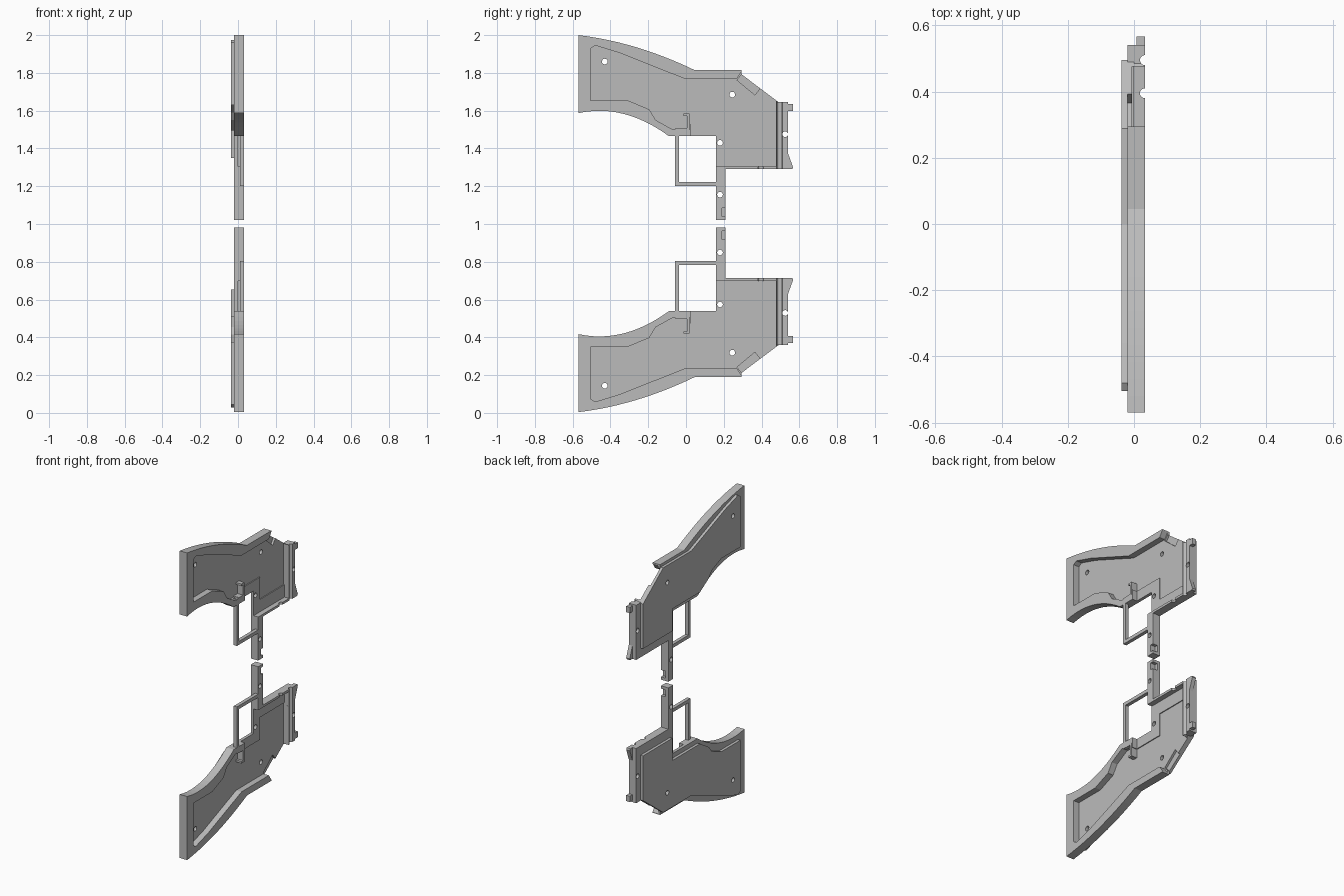
import bpy, bmesh, math
from mathutils import Matrix

old = bpy.data.objects.get("Cube")
if old:
    bpy.data.objects.remove(old, do_unlink=True)

grey = bpy.data.materials.new("plain_grey")
grey.use_nodes = True
grey.diffuse_color = (0.5, 0.5, 0.5, 1)
grey.node_tree.nodes["Principled BSDF"].inputs["Base Color"].default_value = (0.5, 0.5, 0.5, 1)

FACE = 0.033      # open side of the shell
BACK = -0.02      # outer side of the rim
PLATE = -0.038    # outer side of the raised panel
FLOOR = -0.006    # inside floor
MIRROR = 2.004    # sum of heights of matching points on both halves


def prism(name, points, x0, x1):
    """Extrude a (y, z) profile from x0 to x1."""
    bm = bmesh.new()
    base = bm.faces.new([bm.verts.new((x0, y, z)) for y, z in points])
    grown = bmesh.ops.extrude_face_region(bm, geom=[base])["geom"]
    verts = [v for v in grown if isinstance(v, bmesh.types.BMVert)]
    bmesh.ops.translate(bm, verts=verts, vec=(x1 - x0, 0, 0))
    bmesh.ops.recalc_face_normals(bm, faces=bm.faces)
    mesh = bpy.data.meshes.new(name)
    bm.to_mesh(mesh)
    bm.free()
    mesh.materials.append(grey)
    obj = bpy.data.objects.new(name, mesh)
    bpy.context.collection.objects.link(obj)
    return obj


def rect(y0, z0, y1, z1):
    return [(y0, z0), (y1, z0), (y1, z1), (y0, z1)]


def circle(y, z, r, n=20):
    return [(y + r * math.cos(i * math.tau / n), z + r * math.sin(i * math.tau / n)) for i in range(n)]


def arc(a, b, bulge, n=12):
    """Shallow curve from a to b, pushed up by bulge at the middle."""
    return [(a[0] + (b[0] - a[0]) * t, a[1] + (b[1] - a[1]) * t + 4 * bulge * t * (1 - t))
            for t in (i / n for i in range(n + 1))]


def groove(name, y, z0, z1, r):
    """Upright round cutter on the open side."""
    bm = bmesh.new()
    bmesh.ops.create_cone(bm, cap_ends=True, segments=20, radius1=r, radius2=r, depth=z1 - z0,
                          matrix=Matrix.Translation((FACE, y, (z0 + z1) / 2)))
    mesh = bpy.data.meshes.new(name)
    bm.to_mesh(mesh)
    bm.free()
    mesh.materials.append(grey)
    obj = bpy.data.objects.new(name, mesh)
    bpy.context.collection.objects.link(obj)
    return obj


def combine(target, others, operation):
    """Apply a boolean with each helper and remove the helper."""
    for other in others:
        other.hide_render = True
        mod = target.modifiers.new("cut", "BOOLEAN")
        mod.operation, mod.solver, mod.object = operation, "EXACT", other
        graph = bpy.context.evaluated_depsgraph_get()
        mesh = bpy.data.meshes.new_from_object(target.evaluated_get(graph))
        target.modifiers.clear()
        target.data = mesh
        bpy.data.objects.remove(other, do_unlink=True)


# Shell outline with curved upper and lower edges
outline = arc((-0.57, 2.0), (0.045, 1.815), 0.028)
outline += [(0.295, 1.815), (0.295, 1.79), (0.485, 1.645), (0.54, 1.645), (0.54, 1.29), (0.21, 1.29),
            (0.21, 1.022), (0.16, 1.022), (0.16, 1.465)]
outline += arc((-0.09, 1.465), (-0.57, 1.587), 0.057)
shell = prism("upper_shell", outline, BACK, FACE)

# Raised outer panel
panel = prism("panel", [(-0.505, 1.96), (-0.48, 1.975), (-0.36, 1.938), (0.0, 1.797), (0.288, 1.797),
                        (0.495, 1.641), (0.495, 1.35), (0.195, 1.35), (0.195, 1.495), (-0.09, 1.495),
                        (-0.18, 1.55), (-0.21, 1.59), (-0.31, 1.63), (-0.505, 1.63)], PLATE, 0)
combine(shell, [panel], "UNION")

# Inside hollow, lower step, edge pocket, strip notch, grooves and screw holes
hollow = prism("hollow", [(-0.505, 1.93), (-0.48, 1.945), (-0.35, 1.905), (-0.01, 1.77), (0.27, 1.77),
                          (0.31, 1.83), (0.476, 1.7), (0.476, 1.385), (0.228, 1.385), (0.228, 1.53),
                          (0.02, 1.53), (0.02, 1.5), (-0.07, 1.5), (-0.16, 1.55), (-0.195, 1.607),
                          (-0.31, 1.655), (-0.505, 1.655)], FLOOR, 0.1)
step = prism("step", [(0.025, 1.44), (0.159, 1.44), (0.159, 1.305), (0.477, 1.305), (0.477, 1.4),
                      (0.24, 1.4), (0.24, 1.54), (0.025, 1.54)], 0, 0.11)
pocket = prism("pocket", [(0.27, 1.762), (0.31, 1.81), (0.405, 1.735), (0.365, 1.683)], BACK, 0.12)
notch = prism("notch", rect(0.19, 1.04, 0.23, 1.085), 0.0, 0.13)
cutters = [hollow, step, pocket, notch,
           groove("long_groove", 0.495, 1.2, 1.7, 0.015),
           groove("short_groove", 0.395, 1.25, 1.32, 0.015)]
for y, z in [(-0.43, 1.86), (0.245, 1.685), (0.18, 1.43), (0.18, 1.155), (0.525, 1.475)]:
    cutters.append(prism("screw_hole", circle(y, z, 0.015), -0.2, 0.2))
combine(shell, cutters, "DIFFERENCE")

# Thin window frame, hook and rear tabs
parts = [
    shell,
    prism("upper_frame_side", rect(-0.058, 1.2, -0.038, 1.505), 0.01, FACE),
    prism("upper_frame_bar", rect(-0.038, 1.2, 0.16, 1.222), 0.01, FACE),
    prism("upper_hook", [(-0.038, 1.495), (0.018, 1.495), (0.018, 1.585), (-0.012, 1.585), (-0.012, 1.572),
                         (0.004, 1.572), (0.004, 1.507), (-0.038, 1.507)], FLOOR, FACE),
    prism("upper_rear_nub", rect(0.54, 1.597, 0.567, 1.635), 0.007, FACE),
    prism("upper_rear_flare", [(0.54, 1.375), (0.567, 1.3), (0.563, 1.29), (0.54, 1.29)], 0.007, FACE),
]

# Lower half mirrors the upper half
for part in parts:
    bm = bmesh.new()
    bm.from_mesh(part.data)
    bmesh.ops.transform(bm, verts=bm.verts, matrix=Matrix.Translation((0, 0, MIRROR)) @ Matrix.Scale(-1, 4, (0, 0, 1)))
    bmesh.ops.reverse_faces(bm, faces=bm.faces)
    mesh = bpy.data.meshes.new(part.name.replace("upper", "lower"))
    bm.to_mesh(mesh)
    bm.free()
    if not mesh.materials:
        mesh.materials.append(grey)
    bpy.context.collection.objects.link(bpy.data.objects.new(mesh.name, mesh))
